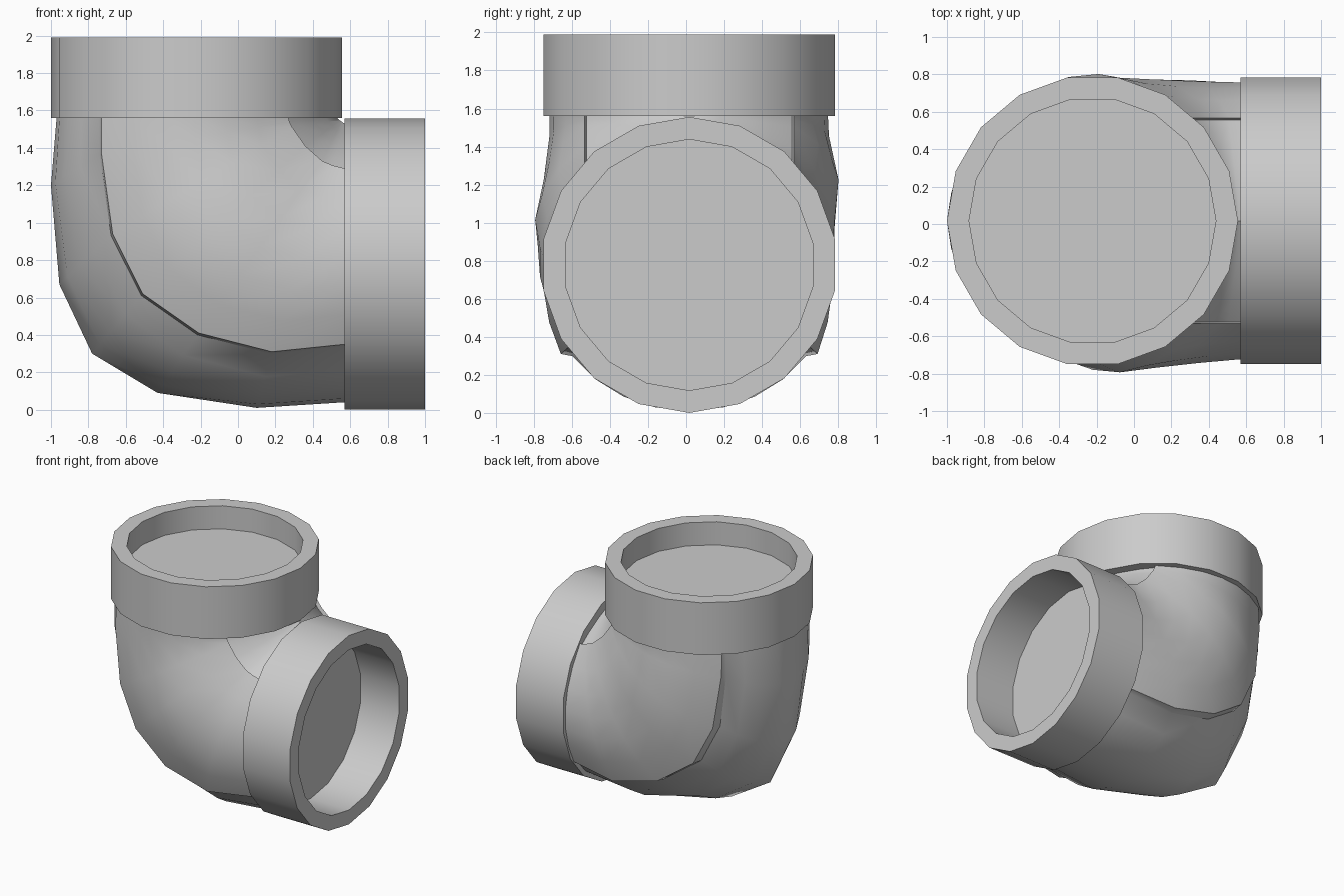
import bpy, bmesh
from math import sin, cos, pi, radians
from mathutils import Vector

if "Cube" in bpy.data.objects:
    bpy.data.objects.remove(bpy.data.objects["Cube"])

CY = 0.017  # shared y centre of the fitting


def finish(bm, name):
    bmesh.ops.recalc_face_normals(bm, faces=bm.faces)
    me = bpy.data.meshes.new(name)
    bm.to_mesh(me)
    bm.free()
    ob = bpy.data.objects.new(name, me)
    bpy.context.collection.objects.link(ob)
    bpy.ops.object.select_all(action='DESELECT')
    ob.select_set(True)
    bpy.context.view_layer.objects.active = ob
    bpy.ops.object.shade_smooth_by_angle(angle=radians(35))
    return ob


def loft(bm, loops):
    """Join closed loops of points with quads and cap both ends."""
    rings = [[bm.verts.new(p) for p in loop] for loop in loops]
    for a, b in zip(rings, rings[1:]):
        n = len(a)
        for i in range(n):
            bm.faces.new((a[i], a[(i + 1) % n], b[(i + 1) % n], b[i]))
    bm.faces.new(rings[0])
    bm.faces.new(rings[-1])


def collar(name, place, start, end, floor):
    """18-sided socket: outer wall, rim, inner wall and recessed floor."""
    bm = bmesh.new()
    profile = [(0.778, start), (0.778, end), (0.66, end), (0.66, floor)]
    loft(bm, [[place(r * cos(i * pi / 9), r * sin(i * pi / 9), h) for i in range(18)]
              for r, h in profile])
    return finish(bm, name)


# Sockets
collar("top_collar", lambda a, b, h: (-0.222 + a, CY + b, h), 1.56, 1.99, 1.80)
collar("side_collar", lambda a, b, h: (h, CY + b, 0.778 + a), 0.57, 1.0, 0.65)

# Elbow guide lines in the x-z plane: outer crest, panel edge, throat edge, throat crest
outer = [(-.97, 1.56), (-1, 1.2), (-.955, .67), (-.78, .30), (-.43, .09), (.10, .01), (.57, .04)]
edge = [(-.73, 1.56), (-.73, 1.37), (-.67, .94), (-.51, .62), (-.21, .41), (.18, .31), (.57, .35)]
throat = [(.27, 1.56), (.275, 1.54), (.29, 1.51), (.36, 1.41), (.45, 1.33), (.51, 1.305), (.57, 1.29)]
crest = [(.53, 1.56), (.535, 1.555), (.54, 1.55), (.547, 1.545), (.555, 1.54), (.56, 1.535), (.57, 1.53)]
# Half widths at each station: panel edge, step down to the strip, panel middle per side
edge_y = [.56, .57, .595, .62, .665, .675, .63]
step = [.03, .05, .085, .095, .08, .06, .04]
mid_front = [.735, .735, .765, .81, .785, .76, .74]
mid_back = [.73, .735, .785, .765, .755, .745, .74]
flatten = [0, .1, .4, .4, .3, 0, 0]  # how straight-sided the outer strip is
THROAT_Y = 0.55


def arc(top, side, y, n, flat):
    """Half section from the crest (y = 0) to its side edge, rounded or flattened."""
    span = radians(55)
    pts = []
    for k in range(n + 1):
        t = span * k / n
        u = sin(t) / sin(span)
        drop = (1 - cos(t)) / (1 - cos(span)) * (1 - flat) + u * flat
        p = top.lerp(side, drop)
        pts.append((p.x, y * u, p.y))
    return pts


def half_section(i, mid):
    o, e, t, c = (Vector(line[i]) for line in (outer, edge, throat, crest))
    strip_edge = e + (o - e).normalized() * 0.012
    pts = arc(o, strip_edge, edge_y[i] - step[i], 4, flatten[i])
    bulge = mid[i] - (edge_y[i] + THROAT_Y) / 2
    for k in range(7):  # raised, domed side panel
        s = k / 6
        p = e.lerp(t, s)
        y = edge_y[i] * (1 - s) + THROAT_Y * s + bulge * 4 * s * (1 - s)
        pts.append((p.x, y, p.y))
    # throat sunk slightly behind the panel edge
    return pts + arc(c, t - (c - t) * 0.12, THROAT_Y - 0.01, 4, 0.6)[::-1]


# Elbow body
bm = bmesh.new()
sections = []
for i in range(7):
    front = [(x, CY - y, z) for x, y, z in half_section(i, mid_front)]
    back = [(x, CY + y, z) for x, y, z in half_section(i, mid_back)]
    sections.append(front + back[-2:0:-1])
loft(bm, sections)
finish(bm, "elbow_body")
